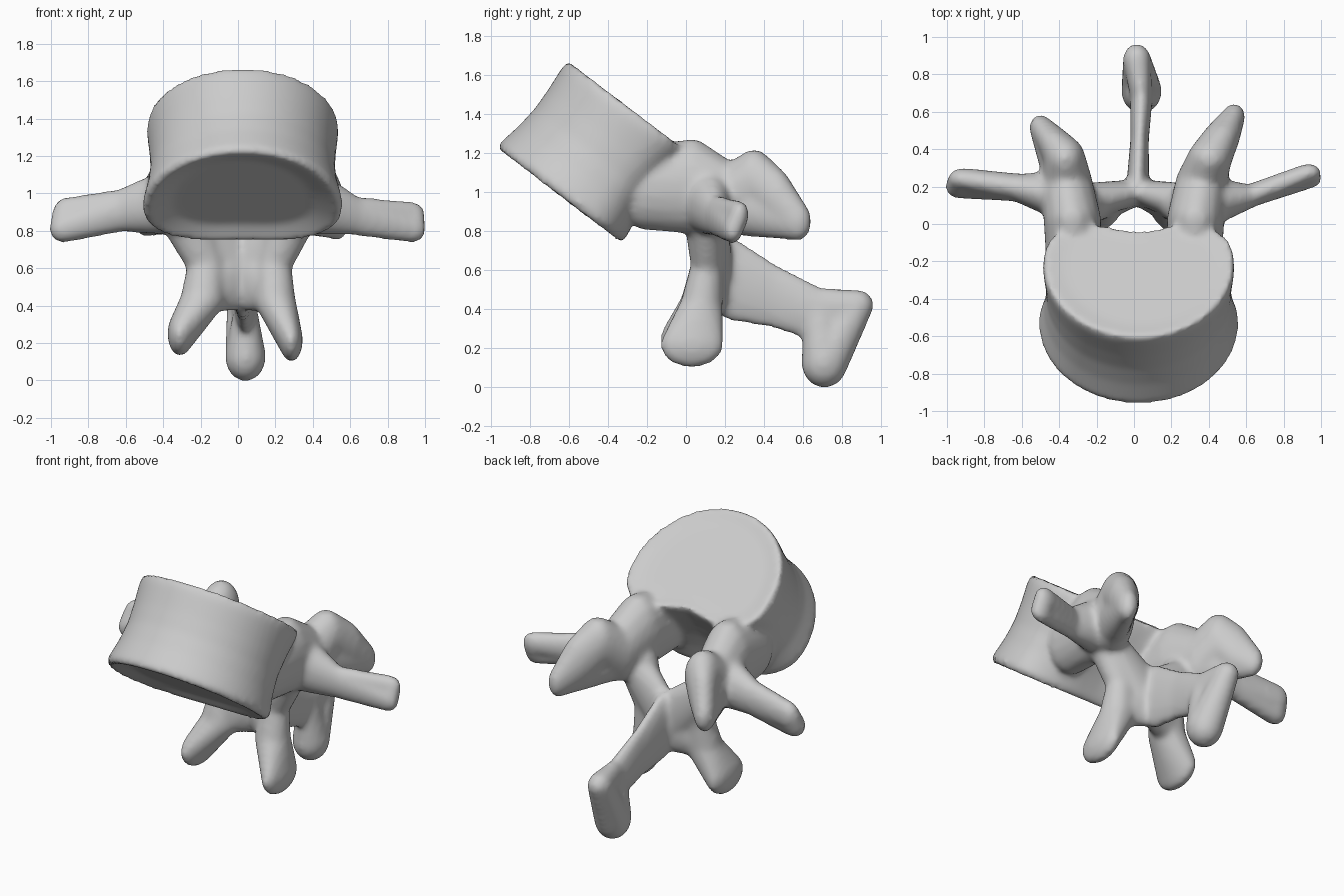
import bpy, bmesh, math
from mathutils import Vector

old = bpy.data.objects.get("Cube")
if old:
    bpy.data.objects.remove(old, do_unlink=True)

bone = bpy.data.materials.new("bone_grey")
bone.use_nodes = True
GREY = (0.6, 0.6, 0.6, 1)
bone.diffuse_color = GREY
bone.node_tree.nodes["Principled BSDF"].inputs["Base Color"].default_value = GREY

mesh = bpy.data.meshes.new("vertebra")
solid = bmesh.new()


def add_to_solid(part):
    """Append one closed part to the shared solid."""
    bmesh.ops.recalc_face_normals(part, faces=part.faces)
    temp = bpy.data.meshes.new("part")
    part.to_mesh(temp)
    part.free()
    solid.from_mesh(temp)
    bpy.data.meshes.remove(temp)


def ellipsoid_points(blob):
    x, y, z, rx, ry, rz = blob
    points = [Vector((x, y, z + s * rz)) for s in (-1, 1)]
    for i in range(1, 9):
        p = math.pi * i / 9
        for j in range(18):
            t = math.tau * j / 18
            points.append(Vector((x + rx * math.sin(p) * math.cos(t),
                                  y + ry * math.sin(p) * math.sin(t),
                                  z + rz * math.cos(p))))
    return points


def limb(*blobs, mirror=False):
    """Bridge consecutive ellipsoids (centre, radii) with convex hulls."""
    for a, b in zip(blobs, blobs[1:]):
        part = bmesh.new()
        verts = [part.verts.new(p) for p in ellipsoid_points(a) + ellipsoid_points(b)]
        hull = bmesh.ops.convex_hull(part, input=verts)
        loose = {v for v in hull["geom_interior"] + hull["geom_unused"]
                 if isinstance(v, bmesh.types.BMVert)}
        bmesh.ops.delete(part, geom=list(loose), context='VERTS')
        add_to_solid(part)
    if mirror:
        limb(*[(-b[0], *b[1:]) for b in blobs])


def body_outline(k, w, steps=64):
    """Slice of the tilted body at height w, scaled by k, dented behind."""
    tilt = 0.65
    ring = []
    for i in range(steps):
        t = math.tau * i / steps
        c, s = math.cos(t), math.sin(t)
        if s < 0:
            x, v = 0.53 * c, 0.52 + 0.52 * s
        else:
            x = 0.53 * math.copysign(abs(c) ** (0.8 - 0.45 * w), c)
            dent = 0.02 + 0.1 * w
            v = 0.52 + 0.3 * abs(s) ** 0.75 - dent * math.exp(-(x / 0.2) ** 2)
        x, v = 0.025 + k * x, 0.45 + k * (v - 0.45)
        ring.append((x, -0.97 + v * math.cos(tilt) + w * math.sin(tilt),
                     1.225 - v * math.sin(tilt) + w * math.cos(tilt)))
    return ring


# Vertebral body: waisted drum with shallow dished ends
body = bmesh.new()
slices = [(0.7, 0.04), (0.97, -0.005), (1.01, 0.03), (0.955, 0.16), (0.93, 0.28),
          (0.94, 0.4), (0.965, 0.53), (0.955, 0.58), (0.75, 0.565)]
rings = [[body.verts.new(p) for p in body_outline(k, w)] for k, w in slices]
for low, high in zip(rings, rings[1:]):
    for i in range(len(low)):
        j = (i + 1) % len(low)
        body.faces.new((low[i], low[j], high[j], high[i]))
body.faces.new(rings[0][::-1])
body.faces.new(rings[-1])
add_to_solid(body)

# Pedicles: thick bars from the body to the arch
limb((0.32, -0.21, 1.02, 0.15, 0.13, 0.215), (0.33, 0.03, 1.03, 0.155, 0.14, 0.245),
     (0.36, 0.22, 0.96, 0.14, 0.12, 0.19), mirror=True)

# Superior articular processes, slightly uneven from side to side
limb((0.36, 0.22, 0.96, 0.14, 0.12, 0.18), (0.405, 0.35, 1.06, 0.12, 0.11, 0.16),
     (0.47, 0.47, 0.96, 0.1, 0.08, 0.16), (0.535, 0.575, 0.85, 0.06, 0.07, 0.1),
     (0.36, 0.22, 0.95, 0.12, 0.1, 0.17))
limb((-0.36, 0.22, 0.96, 0.14, 0.12, 0.18), (-0.37, 0.35, 1.05, 0.11, 0.12, 0.16),
     (-0.43, 0.44, 0.97, 0.09, 0.08, 0.16), (-0.5, 0.515, 0.87, 0.06, 0.07, 0.1),
     (-0.36, 0.22, 0.95, 0.12, 0.1, 0.17))

# Inferior articular processes, flaring out of the arch
limb((0.28, 0.1, 0.86, 0.13, 0.11, 0.14), (0.19, 0.11, 0.62, 0.095, 0.085, 0.1),
     (0.2, 0.08, 0.42, 0.11, 0.11, 0.09), (0.285, 0.03, 0.215, 0.062, 0.165, 0.115))
limb((-0.28, 0.1, 0.86, 0.13, 0.11, 0.14), (-0.17, 0.11, 0.62, 0.1, 0.085, 0.1),
     (-0.19, 0.08, 0.43, 0.12, 0.11, 0.09), (-0.31, 0.03, 0.25, 0.068, 0.165, 0.12))

# Laminae closing the arch behind the canal
arch = (0.02, 0.17, 0.575, 0.06, 0.07, 0.2)
for side in (-1, 1):
    limb((side * 0.27, 0.12, 0.84, 0.12, 0.1, 0.11), arch,
         (side * 0.2, 0.09, 0.46, 0.09, 0.09, 0.1))

# Spinous process: thin blade with a thickened, flared end
blade_end = (0.04, 0.68, 0.37, 0.06, 0.08, 0.14)
crest = (0.015, 0.88, 0.42, 0.075, 0.085, 0.08)
heel = (0.04, 0.71, 0.125, 0.11, 0.12, 0.13)
limb((0.02, 0.22, 0.56, 0.06, 0.08, 0.22), (0.03, 0.45, 0.465, 0.05, 0.08, 0.165),
     blade_end, crest, heel, blade_end)

# Transverse processes: flattened tips leaning back, slightly uneven
left_root = (0.62, 0.15, 0.88, 0.08, 0.06, 0.105)
limb((0.42, 0.12, 0.95, 0.1, 0.13, 0.17), left_root,
     (0.935, 0.24, 0.805, 0.07, 0.05, 0.07), (0.935, 0.275, 0.885, 0.065, 0.05, 0.07),
     left_root)
right_root = (-0.62, 0.195, 0.91, 0.08, 0.075, 0.115)
limb((-0.4, 0.15, 0.95, 0.1, 0.13, 0.17), right_root,
     (-0.935, 0.2, 0.81, 0.075, 0.065, 0.075), (-0.915, 0.24, 0.89, 0.08, 0.06, 0.09),
     right_root)

solid.to_mesh(mesh)
solid.free()
mesh.materials.append(bone)
vertebra = bpy.data.objects.new("vertebra", mesh)
bpy.context.collection.objects.link(vertebra)

# Fuse all parts into one skin and soften the joins
fuse = vertebra.modifiers.new("fuse", 'REMESH')
fuse.mode = 'VOXEL'
fuse.voxel_size = 0.018
fuse.use_smooth_shade = True
soften = vertebra.modifiers.new("soften", 'SMOOTH')
soften.factor = 0.5
soften.iterations = 9
for face in mesh.polygons:
    face.use_smooth = True
